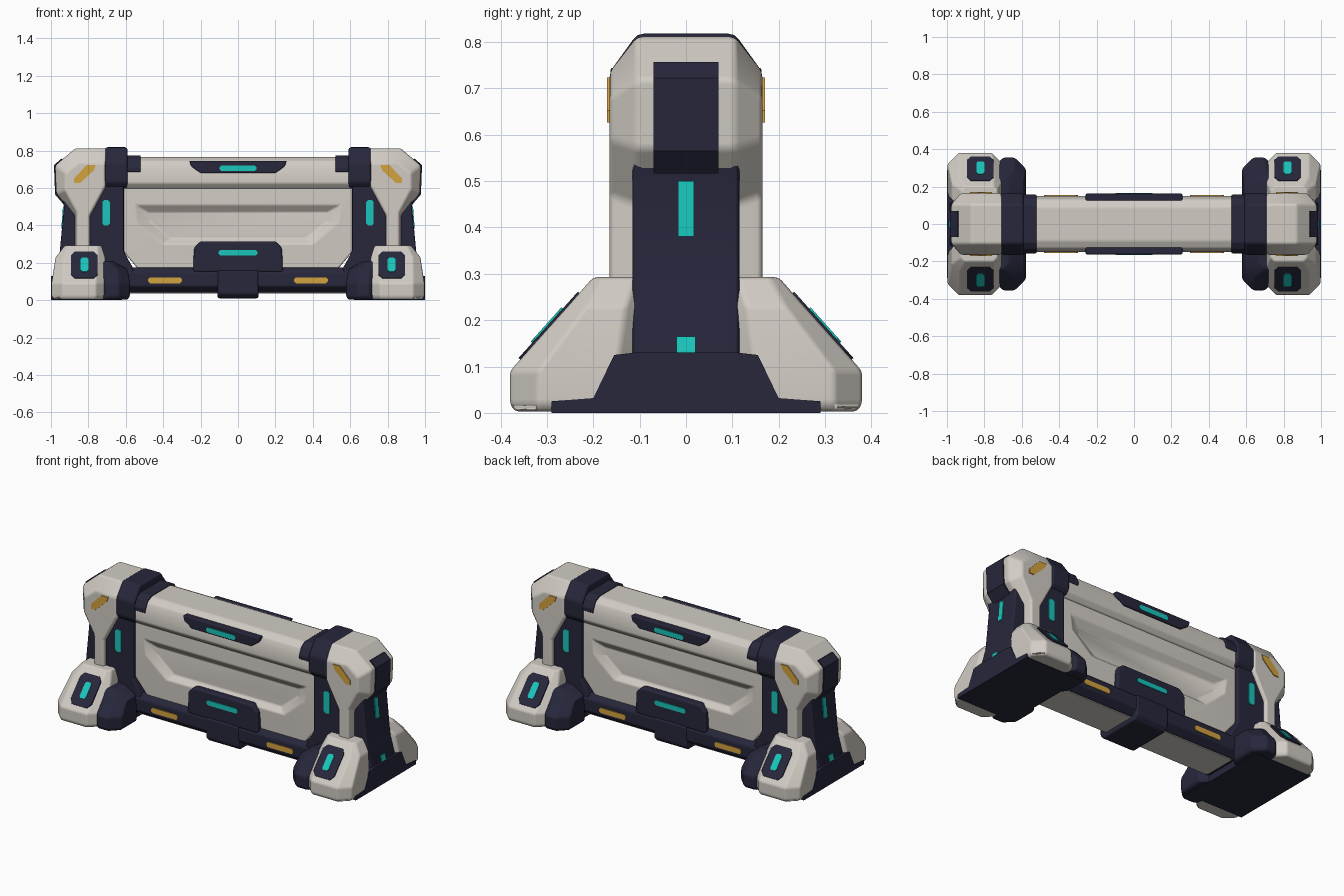
import bpy, bmesh
from mathutils import Vector


def material(name, r, g, b):
    m = bpy.data.materials.new(name)
    m.diffuse_color = (r, g, b, 1)
    return m


LIGHT = material("warm_light_grey", 0.64, 0.60, 0.55)
DARK = material("dark_navy", 0.02, 0.02, 0.045)
CYAN = material("cyan_glow", 0.01, 0.56, 0.50)
AMBER = material("amber", 0.65, 0.36, 0.05)


def solid(name, rings, mat, mirror="", bevel=0.0):
    """Skin a stack of equal-length rings, mirror about the world axes, bevel."""
    bm = bmesh.new()
    vs = [[bm.verts.new(p) for p in ring] for ring in rings]
    n = len(vs[0])
    for a, b in zip(vs, vs[1:]):
        for i in range(n):
            j = (i + 1) % n
            bm.faces.new((a[i], a[j], b[j], b[i]))
    bm.faces.new(vs[0])
    bm.faces.new(vs[-1])
    bmesh.ops.recalc_face_normals(bm, faces=bm.faces)
    for f in bm.faces:
        f.smooth = bevel > 0
    me = bpy.data.meshes.new(name)
    bm.to_mesh(me)
    bm.free()
    me.materials.append(mat)
    ob = bpy.data.objects.new(name, me)
    bpy.context.collection.objects.link(ob)
    if mirror:
        mod = ob.modifiers.new("Mirror", "MIRROR")
        mod.use_axis = ("x" in mirror, "y" in mirror, False)
        mod.use_mirror_merge = False
    if bevel:
        mod = ob.modifiers.new("Bevel", "BEVEL")
        mod.width, mod.segments = bevel, 2
        mod.limit_method = "ANGLE"
        mod.angle_limit = 0.45
        mod.harden_normals = True
    return ob


def xz(pts, y):
    return [(x, y, z) for x, z in pts]


def prism_y(name, pts, y0, y1, mat, mirror="", bevel=0.0):
    return solid(name, [xz(pts, y0), xz(pts, y1)], mat, mirror, bevel)


def prism_x(name, pts, x0, x1, mat, mirror="", bevel=0.0):
    rings = [[(x, y, z) for y, z in pts] for x in (x0, x1)]
    return solid(name, rings, mat, mirror, bevel)


def rect(a0, a1, b0, b1, c=0.0):
    """Rectangle, with corners cut by c if given."""
    if not c:
        return [(a0, b0), (a1, b0), (a1, b1), (a0, b1)]
    return [(a0 + c, b0), (a1 - c, b0), (a1, b0 + c), (a1, b1 - c),
            (a1 - c, b1), (a0 + c, b1), (a0, b1 - c), (a0, b0 + c)]


def both_sides(half):
    """Close a half profile by reflecting its first coordinate."""
    return half + [(-a, b) for a, b in reversed(half)]


# ---- centre wall ----
outline = both_sides([(0.63, 0.61), (0.63, 0.28), (0.52, 0.15)])
recess = both_sides([(0.55, 0.51), (0.54, 0.42), (0.40, 0.30)])
floor = both_sides([(0.48, 0.47), (0.47, 0.42), (0.36, 0.33)])
solid("wall_panel", [xz(outline, 0), xz(outline, -0.12), xz(recess, -0.125),
                     xz(floor, -0.095)], LIGHT, "y", 0.008)
prism_x("top_beam", both_sides([(0.09, 0.765), (0.13, 0.745), (0.15, 0.70),
                                (0.15, 0.625), (0.125, 0.595)]),
        -0.62, 0.62, LIGHT, "", 0.01)
prism_y("top_beam_badge", both_sides([(0.26, 0.745), (0.25, 0.715), (0.20, 0.68)]),
        -0.12, -0.163, DARK, "y", 0.006)
prism_y("top_beam_light", rect(-0.10, 0.10, 0.69, 0.72, 0.01),
        -0.16, -0.167, CYAN, "y")
prism_x("bottom_beam", both_sides([(0.11, 0.04), (0.15, 0.075), (0.15, 0.15),
                                   (0.125, 0.175)]),
        -0.64, 0.64, DARK, "", 0.01)
solid("beam_underside", [[(x, y, z) for x, y in rect(-0.6, 0.6, -0.105, 0.105)]
                         for z in (0.036, 0.042)], LIGHT)
prism_x("bottom_block", both_sides([(0.13, 0.01), (0.157, 0.035), (0.157, 0.16)]),
        -0.11, 0.11, DARK, "", 0.012)
prism_y("lower_badge", both_sides([(0.20, 0.315), (0.235, 0.28), (0.24, 0.15)]),
        -0.08, -0.15, DARK, "y", 0.012)
prism_y("lower_badge_light", rect(-0.105, 0.105, 0.238, 0.268, 0.01),
        -0.148, -0.156, CYAN, "y")
prism_y("beam_amber_strip", rect(0.30, 0.48, 0.09, 0.122, 0.01),
        -0.148, -0.155, AMBER, "xy")

# ---- end posts ----
core = [(0.62, 0.005), (0.985, 0.005), (0.985, 0.13), (0.955, 0.24), (0.93, 0.50),
        (0.95, 0.58), (0.90, 0.62), (0.62, 0.62)]
prism_y("post_core", core, -0.115, 0.115, DARK, "x", 0.01)
column = [(0.61, 0.63), (0.61, 0.26), (0.56, 0.17), (0.56, 0.09),
          (0.80, 0.09), (0.80, 0.60)]
prism_y("inner_column", column, -0.145, 0.145, DARK, "x", 0.01)
prism_y("inner_column_light", rect(0.685, 0.725, 0.40, 0.535, 0.01),
        -0.143, -0.151, CYAN, "xy")
full = [(0.70, 0.812), (0.87, 0.812), (0.978, 0.72), (0.972, 0.57), (0.872, 0.45),
        (0.872, 0.2), (0.785, 0.2), (0.785, 0.45), (0.70, 0.60)]
face = [(0.71, 0.73), (0.85, 0.735), (0.925, 0.68), (0.925, 0.59), (0.862, 0.47),
        (0.862, 0.2), (0.795, 0.2), (0.795, 0.45), (0.71, 0.61)]
solid("post_cap", [xz(face, -0.165), xz(full, -0.105), xz(full, 0.105),
                   xz(face, 0.165)], LIGHT, "x", 0.012)
prism_y("cap_amber_slash", [(0.877, 0.626), (0.877, 0.652), (0.807, 0.724),
                            (0.76, 0.724), (0.77, 0.695), (0.845, 0.626)],
        -0.163, -0.170, AMBER, "xy")
prism_y("cap_side_stripe", [(0.90, 0.52), (0.935, 0.515), (0.978, 0.565),
                            (0.984, 0.722), (0.945, 0.757), (0.90, 0.74)],
        -0.07, 0.07, DARK, "x")
prism_x("collar", both_sides([(0.105, 0.818), (0.165, 0.735), (0.165, 0.63),
                              (0.14, 0.60)]),
        0.59, 0.712, DARK, "x", 0.014)
prism_x("collar_tab", both_sides([(0.10, 0.775), (0.135, 0.755), (0.157, 0.71),
                                  (0.155, 0.685)]),
        0.52, 0.60, DARK, "x", 0.006)
prism_y("side_light", [(0.92, 0.38), (0.945, 0.38), (0.936, 0.50), (0.92, 0.50)],
        -0.017, 0.017, CYAN, "x")
prism_y("side_lower_light", [(0.96, 0.105), (0.99, 0.105), (0.99, 0.132),
                             (0.981, 0.165), (0.96, 0.165)],
        -0.021, 0.021, CYAN, "x")


# ---- feet ----
def foot(name, levels, mat):
    rings = [[(x, -y, z) for x, y in rect(x0, x1, 0.09, y1, c)]
             for z, x0, x1, y1, c in levels]
    return solid(name, rings, mat, "xy", 0.01)


foot("foot_shell", [(0.003, 0.715, 0.985, 0.37, 0.05), (0.02, 0.70, 0.997, 0.38, 0.06),
                    (0.09, 0.70, 0.997, 0.38, 0.06), (0.23, 0.71, 0.975, 0.255, 0.04),
                    (0.293, 0.73, 0.925, 0.20, 0.02)], LIGHT)
foot("inner_foot", [(0.003, 0.59, 0.76, 0.34, 0.05), (0.02, 0.578, 0.76, 0.355, 0.06),
                    (0.09, 0.578, 0.76, 0.355, 0.06), (0.165, 0.59, 0.76, 0.285, 0.05),
                    (0.21, 0.67, 0.76, 0.24, 0.03)], DARK)
prism_x("foot_bridge", both_sides([(0.29, 0.0), (0.29, 0.025), (0.20, 0.032),
                                   (0.155, 0.125), (0.11, 0.13)]),
        0.62, 1.0, DARK, "x")


# plates lying on the sloped top of the foot
def slope_plate(name, x0, x1, z0, z1, c, lift, mat):
    n = Vector((0, -0.745, 0.667))
    base = [Vector((x, -(0.38 - (z - 0.09) * 0.895), z))
            for x, z in rect(x0, x1, z0, z1, c)]
    solid(name, [[p - n * 0.003 for p in base], [p + n * lift for p in base]],
          mat, "xy")


slope_plate("foot_badge", 0.752, 0.892, 0.115, 0.258, 0.02, 0.005, DARK)
slope_plate("foot_light", 0.80, 0.842, 0.148, 0.222, 0.008, 0.009, CYAN)
